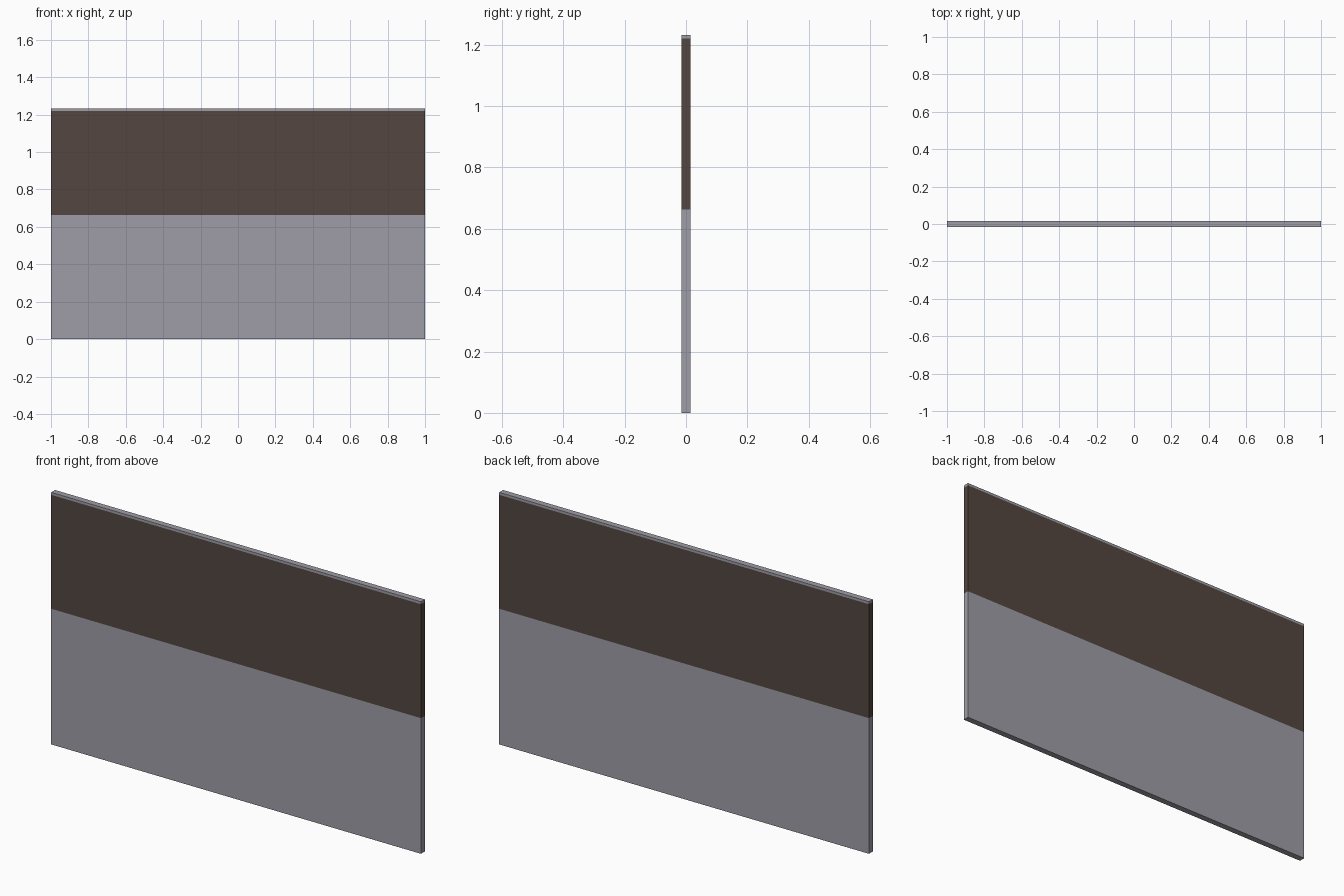
import bpy, bmesh
from mathutils import Matrix

if "Cube" in bpy.data.objects:
    bpy.data.objects.remove(bpy.data.objects["Cube"])

WIDTH, DEPTH, HEIGHT = 2.0, 0.03, 1.232
BAND_LOW, BAND_HIGH = 0.663, 1.22


def material(name, rgb):
    m = bpy.data.materials.new(name)
    m.diffuse_color = (*rgb, 1.0)
    m.use_nodes = True
    m.node_tree.nodes["Principled BSDF"].inputs["Base Color"].default_value = m.diffuse_color
    return m


# Thin upright slab standing on the ground
bm = bmesh.new()
bmesh.ops.create_cube(bm, size=1.0, matrix=Matrix.Translation((0, 0, HEIGHT / 2))
                      @ Matrix.Diagonal((WIDTH, DEPTH, HEIGHT, 1)))

# Cut the slab where the dark band starts and ends
for z in (BAND_LOW, BAND_HIGH):
    bmesh.ops.bisect_plane(bm, geom=bm.verts[:] + bm.edges[:] + bm.faces[:],
                           plane_co=(0, 0, z), plane_no=(0, 0, 1))

# Brown band between the cuts, grey elsewhere
for f in bm.faces:
    f.material_index = int(BAND_LOW < f.calc_center_median().z < BAND_HIGH
                           and abs(f.normal.z) < 0.5)

mesh = bpy.data.meshes.new("wall_panel")
bm.to_mesh(mesh)
bm.free()
mesh.materials.append(material("grey", (0.345, 0.34, 0.385)))
mesh.materials.append(material("dark brown", (0.087, 0.062, 0.051)))
panel = bpy.data.objects.new("wall_panel", mesh)
bpy.context.collection.objects.link(panel)
